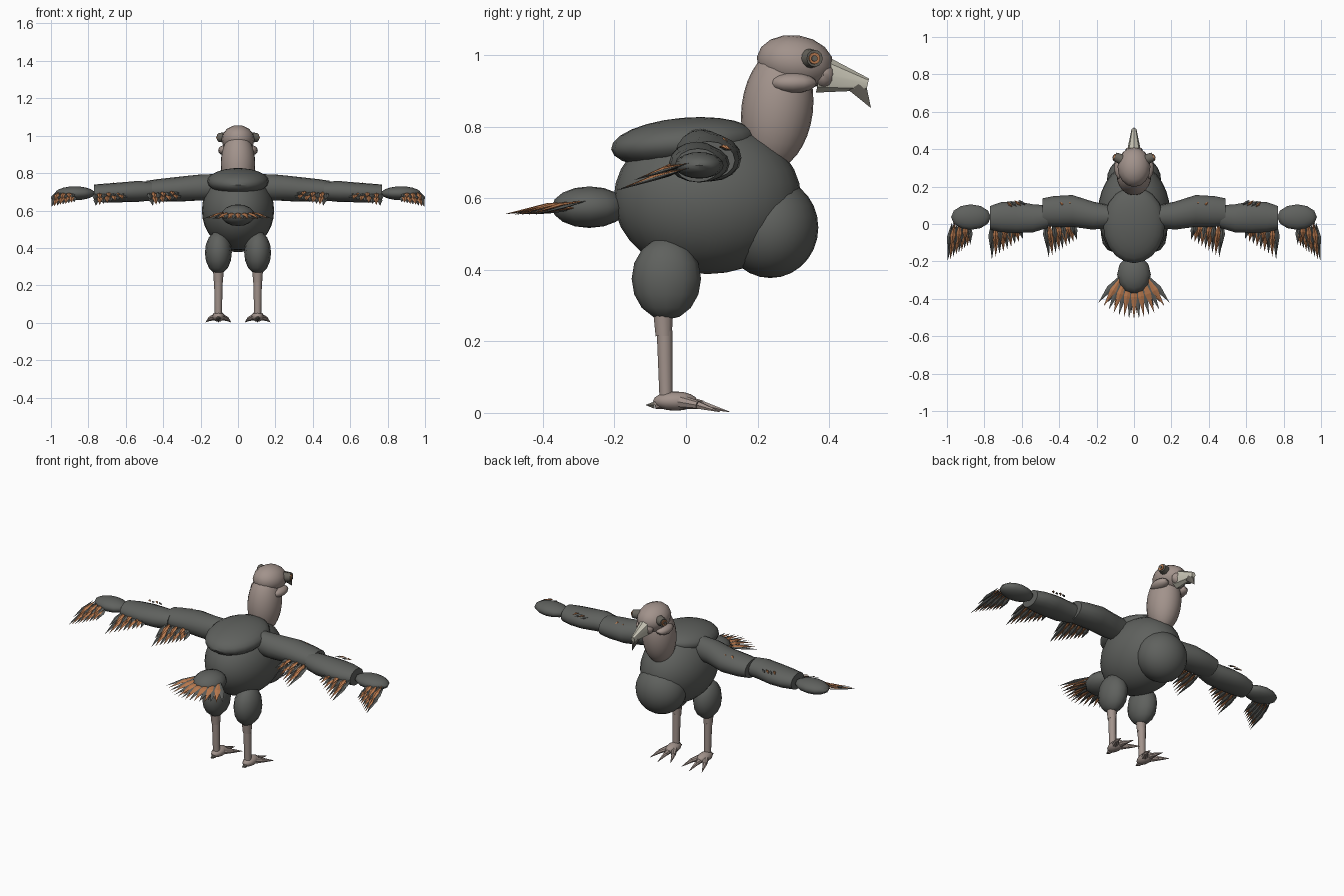
import bpy, bmesh, math
from mathutils import Vector, Matrix

cube = bpy.data.objects.get("Cube")
if cube:
    bpy.data.objects.remove(cube, do_unlink=True)


def material(name, rgb):
    m = bpy.data.materials.new(name)
    m.use_nodes = True
    m.diffuse_color = (*rgb, 1)
    m.node_tree.nodes["Principled BSDF"].inputs["Base Color"].default_value = (*rgb, 1)
    return m


PLUMAGE = material("dark grey plumage", (0.115, 0.12, 0.112))
SKIN = material("pinkish skin", (0.36, 0.29, 0.26))
RUST = material("rust orange", (0.50, 0.20, 0.08))
HORN = material("pale horn", (0.56, 0.54, 0.45))
DARK = material("dark horn", (0.14, 0.13, 0.11))


def finish(name, bm, mats, smooth=True):
    bmesh.ops.recalc_face_normals(bm, faces=bm.faces)
    me = bpy.data.meshes.new(name)
    bm.to_mesh(me)
    bm.free()
    ob = bpy.data.objects.new(name, me)
    bpy.context.collection.objects.link(ob)
    for m in mats:
        me.materials.append(m)
    if smooth:
        bpy.ops.object.select_all(action='DESELECT')
        ob.select_set(True)
        bpy.context.view_layer.objects.active = ob
        bpy.ops.object.shade_smooth_by_angle(angle=math.radians(40))
    return ob


def blob(name, centre, radii, mat, tilt=0, seg=20, rings=12):
    """Ellipsoid, tilted about x."""
    bm = bmesh.new()
    bmesh.ops.create_uvsphere(bm, u_segments=seg, v_segments=rings, radius=1)
    bm.transform(Matrix.Translation(centre) @ Matrix.Rotation(math.radians(tilt), 4, 'X')
                 @ Matrix.Diagonal((*radii, 1)))
    return finish(name, bm, [mat])


def cone(name, a, b, ra, rb, mat, seg=10, flat=1):
    """Tapered rod from a to b, its width in x scaled by flat."""
    a, b = Vector(a), Vector(b)
    d = b - a
    bm = bmesh.new()
    bmesh.ops.create_cone(bm, cap_ends=True, segments=seg, radius1=ra, radius2=rb, depth=d.length)
    bm.transform(Matrix.Translation((a + b) / 2) @ Matrix.Diagonal((flat, 1, 1, 1))
                 @ d.to_track_quat('Z', 'X').to_matrix().to_4x4()
                 if abs(d.x) < 1e-6 else
                 Matrix.Translation((a + b) / 2) @ d.to_track_quat('Z', 'X').to_matrix().to_4x4())
    return finish(name, bm, [mat])


def loft(name, sections, side, mat, seg=16):
    """Capped tube along x through elliptical sections (x, y, z, ry, rz)."""
    bm = bmesh.new()
    loops = [[bm.verts.new((side * x, y + ry * math.cos(2 * math.pi * i / seg),
                            z + rz * math.sin(2 * math.pi * i / seg))) for i in range(seg)]
             for x, y, z, ry, rz in sections]
    for p, q in zip(loops, loops[1:]):
        for i in range(seg):
            j = (i + 1) % seg
            bm.faces.new((p[i], p[j], q[j], q[i]))
    bm.faces.new(loops[0])
    bm.faces.new(loops[-1])
    return finish(name, bm, [mat])


def feathers(name, root_a, root_b, tip_a, tip_b, count, width, side=1, bulge=0):
    """Fan of flat pointed blades in alternating colours."""
    bm = bmesh.new()
    for k in range(count):
        t = k / (count - 1)
        root = Vector(root_a).lerp(Vector(root_b), t)
        tip = Vector(tip_a).lerp(Vector(tip_b), t)
        tip.y -= bulge * math.sin(math.pi * t)
        mid = root.lerp(tip, 0.5)
        mid.z += 0.006 * (k % 2)
        d = (tip - root).normalized()
        across = d.cross(Vector((0, 0, 1))).normalized() * width
        up = across.cross(d).normalized() * 0.005
        pts = [bm.verts.new((side * p.x, p.y, p.z)) for p in
               (root, tip, mid + across, mid + up, mid - across, mid - up)]
        for i in range(4):
            for end in pts[:2]:
                f = bm.faces.new((end, pts[2 + i], pts[2 + (i + 1) % 4]))
                f.material_index = k % 2
    return finish(name, bm, [PLUMAGE, RUST], smooth=False)


# Body
blob("body", (0, 0.06, 0.6), (0.193, 0.262, 0.212), PLUMAGE, seg=28, rings=16)
blob("breast", (0, 0.236, 0.518), (0.145, 0.134, 0.141), PLUMAGE, seg=24, rings=14)
blob("back", (0, -0.005, 0.755), (0.165, 0.205, 0.07), PLUMAGE, tilt=5)

# Tail
blob("tail_base", (0, -0.27, 0.575), (0.09, 0.105, 0.058), PLUMAGE, seg=12, rings=8)
feathers("tail_feathers", (-0.07, -0.27, 0.595), (0.07, -0.27, 0.595),
         (-0.19, -0.42, 0.555), (0.19, -0.42, 0.555), 15, 0.017, bulge=0.09)
feathers("lower_tail_feathers", (-0.05, -0.28, 0.575), (0.05, -0.28, 0.575),
         (-0.14, -0.42, 0.555), (0.14, -0.42, 0.555), 10, 0.014, bulge=0.06)

# Neck and head
blob("neck", (0, 0.255, 0.85), (0.092, 0.1, 0.17), SKIN, tilt=-7, seg=24, rings=16)
blob("head", (0, 0.305, 0.98), (0.088, 0.108, 0.076), SKIN, tilt=-8, seg=16, rings=8)
blob("cere", (0, 0.385, 0.945), (0.05, 0.035, 0.04), SKIN, seg=12, rings=8)
cone("beak", (0, 0.375, 0.948), (0, 0.508, 0.918), 0.054, 0.017, HORN, seg=8, flat=0.75)
cone("beak_hook", (0, 0.478, 0.916), (0, 0.516, 0.854), 0.031, 0.001, DARK, seg=6, flat=0.6)

WING = {
    "upper_wing": [(0.13, 0.04, 0.725, 0.06, 0.07), (0.22, 0.045, 0.722, 0.075, 0.069),
                   (0.33, 0.07, 0.713, 0.085, 0.066), (0.43, 0.067, 0.708, 0.082, 0.06),
                   (0.49, 0.063, 0.706, 0.074, 0.053)],
    "fore_wing": [(0.46, 0.04, 0.704, 0.06, 0.05), (0.54, 0.03, 0.702, 0.075, 0.056),
                  (0.63, 0.037, 0.697, 0.085, 0.053), (0.71, 0.037, 0.694, 0.08, 0.05),
                  (0.77, 0.033, 0.692, 0.063, 0.047)],
}
# Fan rows: name, root start, root end, tip start, tip end
FANS = [
    ("inner_flight_feathers", (0.33, 0.02, 0.69), (0.47, 0.02, 0.69),
     (0.305, -0.085, 0.665), (0.455, -0.18, 0.625)),
    ("middle_flight_feathers", (0.62, 0.01, 0.69), (0.755, 0.01, 0.685),
     (0.595, -0.08, 0.665), (0.76, -0.19, 0.625)),
    ("outer_flight_feathers", (0.88, 0.01, 0.685), (0.965, 0.01, 0.685),
     (0.875, -0.11, 0.645), (0.998, -0.2, 0.62)),
]

for side, label in ((1, "left"), (-1, "right")):
    # Face details
    blob(label + "_cheek", (side * 0.068, 0.3, 0.922), (0.038, 0.065, 0.028), SKIN, seg=12, rings=8)
    for part, depth, r, mat in (("eye_socket", 0.103, 0.028, DARK), ("iris", 0.109, 0.019, RUST),
                                ("pupil", 0.114, 0.01, DARK)):
        cone(label + "_" + part, (side * 0.065, 0.345, 0.99),
             (side * depth, 0.36, 0.991), r, r * 0.85, mat, seg=12)

    # Wings
    for part, sections in WING.items():
        loft(label + "_" + part, sections, side, PLUMAGE)
    blob(label + "_wing_tip", (side * 0.872, 0.037, 0.692), (0.106, 0.068, 0.037),
         PLUMAGE, seg=12, rings=10)
    for name, ra, rb, ta, tb in FANS:
        feathers(label + "_" + name, ra, rb, ta, tb, 9, 0.015, side)
        lift = Vector((0.008, 0, 0.014))
        feathers(label + "_upper_" + name, Vector(ra) + lift, Vector(rb) + lift,
                 Vector(ta).lerp(Vector(ra), 0.25) + lift,
                 Vector(tb).lerp(Vector(rb), 0.25) + lift, 7, 0.014, side)
    for name, x, z in (("inner_coverts", 0.34, 0.755), ("outer_coverts", 0.62, 0.735)):
        feathers(label + "_" + name, (x, 0.13, z), (x + 0.06, 0.12, z),
                 (x - 0.04, 0.1, z + 0.006), (x + 0.03, 0.09, z + 0.008), 4, 0.008, side)

    # Legs
    x = side * 0.105
    blob(label + "_thigh", (x, -0.055, 0.375), (0.072, 0.097, 0.115), PLUMAGE, seg=12, rings=8)
    cone(label + "_knee", (x, -0.065, 0.3), (x, -0.062, 0.215), 0.03, 0.024, SKIN)
    cone(label + "_shank", (x, -0.06, 0.23), (x, -0.056, 0.04), 0.023, 0.019, SKIN)
    blob(label + "_foot", (x, -0.03, 0.033), (0.034, 0.062, 0.027), SKIN, seg=12, rings=8)

    # Toes with claws
    for i, (dx, dy) in enumerate(((-0.045, 0.06), (0, 0.075), (0.045, 0.06), (0, -0.075))):
        start = (x + dx * 0.3, -0.03 + dy * 0.2, 0.032)
        joint = (x + dx, -0.02 + dy * 0.9, 0.022)
        claw = (x + dx * 1.5, -0.01 + dy * (1.75 if dy > 0 else 1.35), 0.003 if dy > 0 else 0.022)
        cone(f"{label}_toe_{i + 1}", start, joint, 0.02, 0.012, SKIN, seg=8)
        cone(f"{label}_claw_{i + 1}", joint, claw, 0.012, 0.001, DARK if dy < 0 else SKIN, seg=6)
